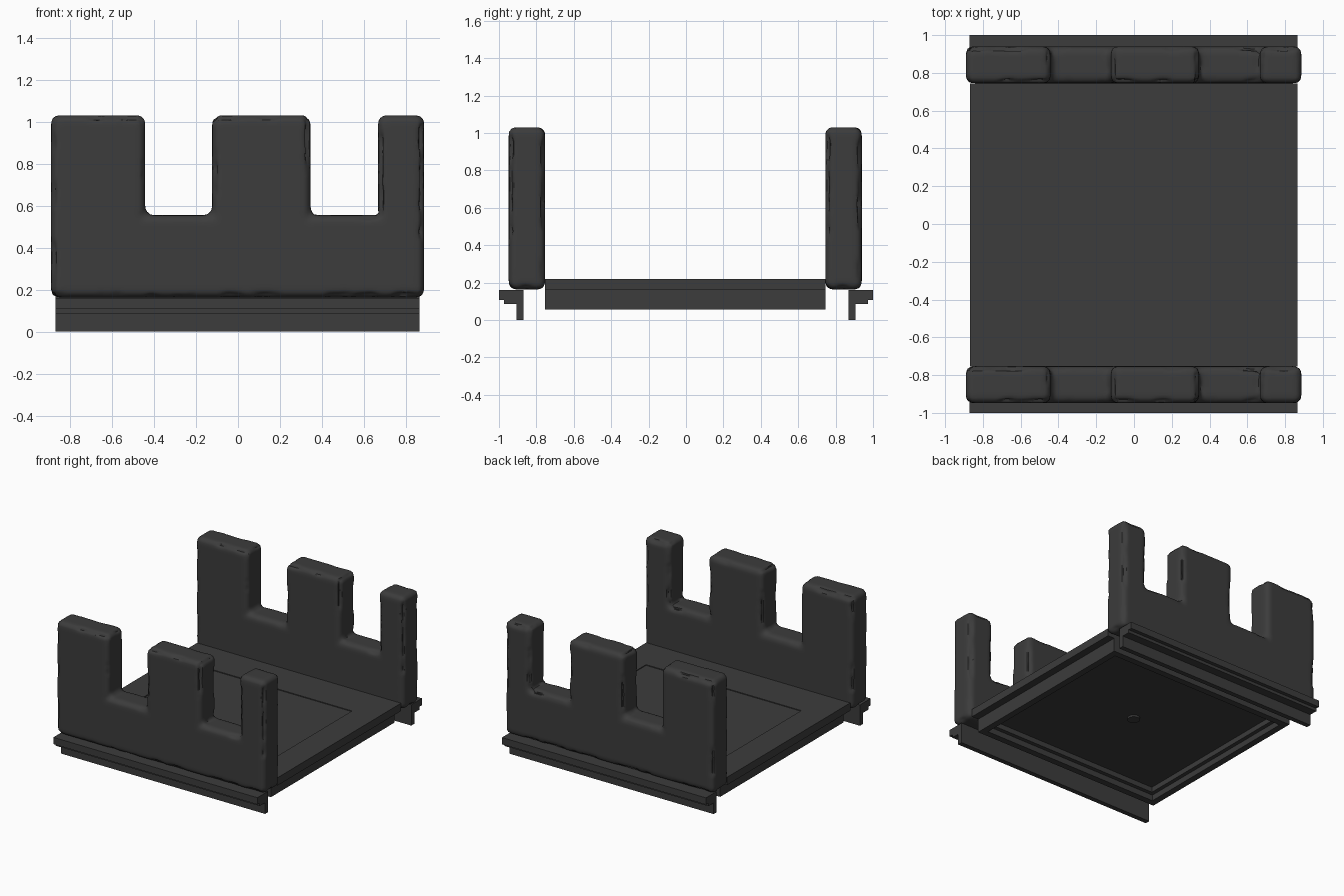
import bpy, bmesh
from mathutils import Vector, noise

if "Cube" in bpy.data.objects:
    bpy.data.objects.remove(bpy.data.objects["Cube"])

stone = bpy.data.materials.new("dark_stone")
stone.diffuse_color = (0.045, 0.045, 0.045, 1)
stone.use_nodes = True
stone.node_tree.nodes["Principled BSDF"].inputs["Base Color"].default_value = stone.diffuse_color


def add_object(name, bm):
    bmesh.ops.recalc_face_normals(bm, faces=bm.faces[:])
    mesh = bpy.data.meshes.new(name)
    bm.to_mesh(mesh)
    bm.free()
    obj = bpy.data.objects.new(name, mesh)
    bpy.context.collection.objects.link(obj)
    mesh.materials.append(stone)
    return obj


def extrude_profile(name, points, offset):
    bm = bmesh.new()
    face = bm.faces.new([bm.verts.new(p) for p in points])
    new = bmesh.ops.extrude_face_region(bm, geom=[face])["geom"]
    moved = [g for g in new if isinstance(g, bmesh.types.BMVert)]
    bmesh.ops.translate(bm, verts=moved, vec=offset)
    return add_object(name, bm)


def ring(hx, hy, z):
    return [(CX + sx * hx, CY + sy * hy, z)
            for sx, sy in ((-1, -1), (1, -1), (1, 1), (-1, 1))]


def loft_rings(name, steps):
    # square rings of (half x, half y, z) joined in order, capped at both ends
    bm = bmesh.new()
    loops = [[bm.verts.new(p) for p in ring(*s)] for s in steps]
    for a, b in zip(loops, loops[1:]):
        for i in range(4):
            j = (i + 1) % 4
            bm.faces.new((a[i], a[j], b[j], b[i]))
    bm.faces.new(loops[0])
    bm.faces.new(loops[-1])
    return add_object(name, bm)


CX, CY = -0.002, -0.005

# Floor: one stepped solid, from the top panel round the rim to the underside recess
loft_rings("floor", [
    (0.66, 0.45, 0.214), (0.66, 0.45, 0.22), (0.867, 0.75, 0.22),
    (0.867, 0.75, 0.16), (0.81, 0.75, 0.16), (0.81, 0.75, 0.055),
    (0.76, 0.70, 0.055), (0.76, 0.70, 0.10), (0.73, 0.67, 0.10),
    (0.73, 0.67, 0.14)])

# Small round boss in the middle of the underside
bpy.ops.mesh.primitive_cylinder_add(vertices=24, radius=0.045, depth=0.02,
                                    location=(CX, CY, 0.135))
boss = bpy.context.object
boss.name = "underside_boss"
boss.data.materials.append(stone)

# Stepped cornice strips below both walls
cornice = [(1.0, 0.16), (1.0, 0.108), (0.972, 0.108), (0.972, 0.085),
           (0.907, 0.085), (0.907, 0.0), (0.87, 0.0), (0.87, 0.16)]
for name, side in (("front_cornice", -1), ("back_cornice", 1)):
    extrude_profile(name, [(-0.87, side * y, z) for y, z in cornice], (1.735, 0, 0))

# Battlement walls: rounded crenellated slabs with worn, chipped edges
outline = [(-0.89, 0.163), (0.886, 0.163), (0.886, 1.03), (0.667, 1.03),
           (0.667, 0.555), (0.345, 0.555), (0.345, 1.03), (-0.123, 1.03),
           (-0.123, 0.555), (-0.442, 0.555), (-0.442, 1.03), (-0.89, 1.03)]
for name, y0 in (("front_wall", -0.948), ("back_wall", 0.745)):
    wall = extrude_profile(name, [(x, y0, z) for x, z in outline], (0, 0.195, 0))
    bevel = wall.modifiers.new("round_edges", 'BEVEL')
    bevel.width = 0.036
    bevel.segments = 4
    remesh = wall.modifiers.new("even_mesh", 'REMESH')
    remesh.mode = 'VOXEL'
    remesh.voxel_size = 0.016
    bpy.ops.object.select_all(action='DESELECT')
    wall.select_set(True)
    bpy.context.view_layer.objects.active = wall
    bpy.ops.object.convert(target='MESH')

    # wear the convex edges inward by noise; the flat faces stay put
    normals = [v.normal.copy() for v in wall.data.vertices]
    for v, n in zip(wall.data.vertices, normals):
        edge = 1 - max(abs(c) for c in n)
        p = Vector((v.co.x, v.co.y - y0, v.co.z))
        chips = max(0.0, noise.noise(p * 7) + 0.35 * noise.noise(p * 19) + 0.1)
        v.co -= n * min(edge / 0.29, 1) * chips * 0.035
    bpy.ops.object.shade_smooth_by_angle(angle=0.8)
